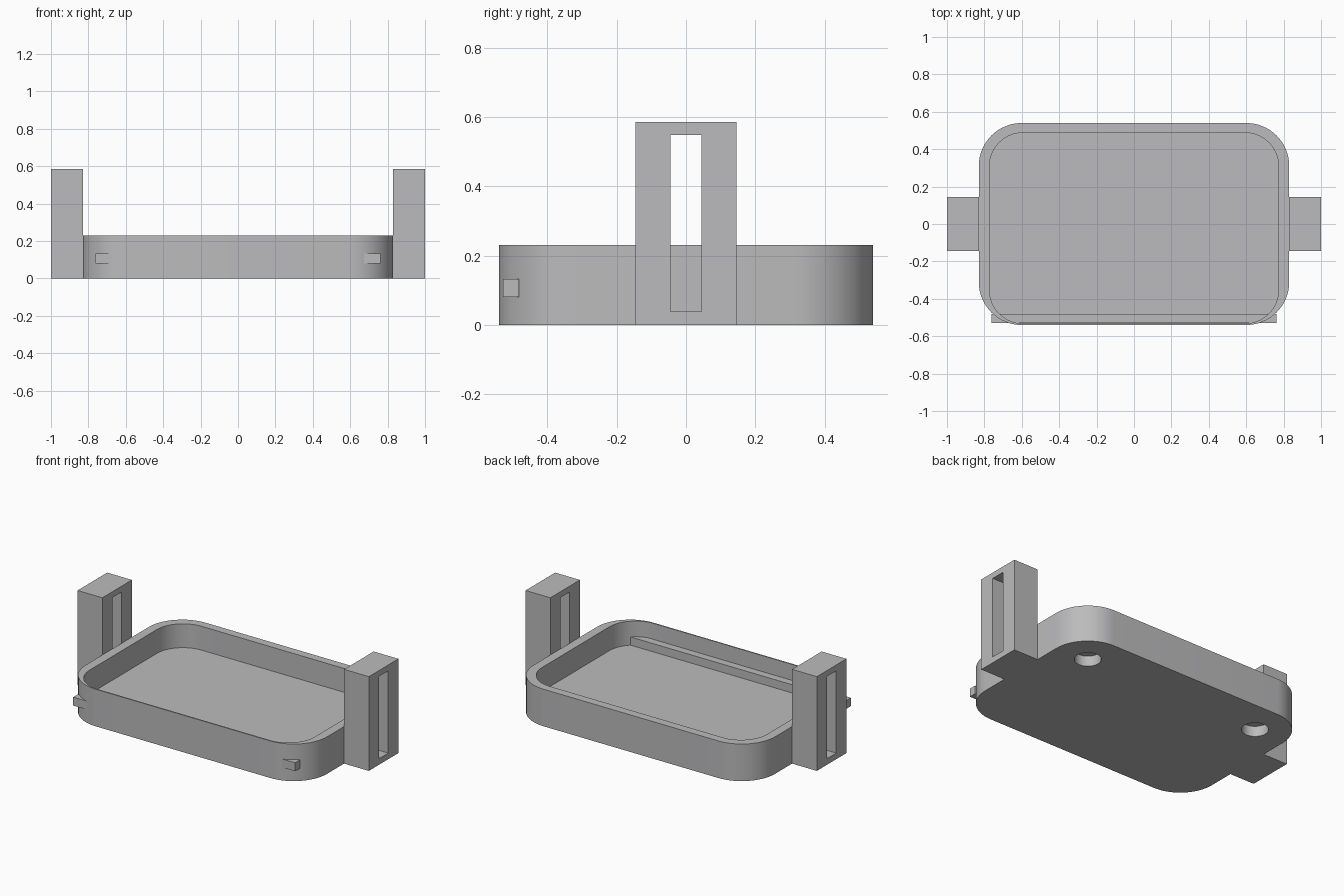
import bpy, bmesh, math

if "Cube" in bpy.data.objects:
    bpy.data.objects.remove(bpy.data.objects["Cube"])

grey = bpy.data.materials.new("light_grey")
grey.diffuse_color = (0.5, 0.5, 0.51, 1)
grey.use_nodes = True
grey.node_tree.nodes["Principled BSDF"].inputs["Base Color"].default_value = grey.diffuse_color


def prism(name, pts, z0, z1):
    """Extrude a flat outline from z0 to z1."""
    bm = bmesh.new()
    f = bm.faces.new([bm.verts.new((x, y, z0)) for x, y in pts])
    up = bmesh.ops.extrude_face_region(bm, geom=[f])["geom"]
    bmesh.ops.translate(bm, vec=(0, 0, z1 - z0),
                        verts=[v for v in up if isinstance(v, bmesh.types.BMVert)])
    bmesh.ops.recalc_face_normals(bm, faces=bm.faces)
    me = bpy.data.meshes.new(name)
    bm.to_mesh(me)
    bm.free()
    ob = bpy.data.objects.new(name, me)
    me.materials.append(grey)
    bpy.context.collection.objects.link(ob)
    return ob


def box(name, x0, x1, y0, y1, z0, z1):
    return prism(name, [(x0, y0), (x1, y0), (x1, y1), (x0, y1)], z0, z1)


def rounded(x, y0, y1, r, n=16):
    """Rounded rectangle outline, symmetric in x."""
    pts = []
    for k, (cx, cy) in enumerate([(x - r, y1 - r), (r - x, y1 - r),
                                  (r - x, y0 + r), (x - r, y0 + r)]):
        for i in range(n + 1):
            a = math.pi / 2 * (k + i / n)
            pts.append((cx + r * math.cos(a), cy + r * math.sin(a)))
    return pts


def circle(cx, cy, r, n=40):
    return [(cx + r * math.cos(2 * math.pi * i / n),
             cy + r * math.sin(2 * math.pi * i / n)) for i in range(n)]


def cut(ob, cutters):
    """Subtract the cutters, bake the result and remove them."""
    for c in cutters:
        c.hide_render = True
        m = ob.modifiers.new("cut", "BOOLEAN")
        m.operation, m.solver, m.object = "DIFFERENCE", "EXACT", c
    dg = bpy.context.evaluated_depsgraph_get()
    me = bpy.data.meshes.new_from_object(ob.evaluated_get(dg))
    ob.modifiers.clear()
    ob.data = me
    for c in cutters:
        bpy.data.objects.remove(c)


# Tray with rounded corners, thin front wall and two blind holes underneath
tray = prism("tray", rounded(0.83, -0.54, 0.54, 0.23), 0, 0.23)
cutters = [prism("cavity_cutter", rounded(0.773, -0.532, 0.488, 0.18), 0.082, 0.4)]
for s in (-1, 1):
    cutters.append(prism("hole_cutter", circle(s * 0.614, 0.327, 0.076), -0.1, 0.065))
cut(tray, cutters)

# Slotted end towers
for s, side in ((-1, "left"), (1, "right")):
    tower = box(side + "_tower", *sorted((s * 0.83, s * 1.0)), -0.145, 0.145, 0, 0.585)
    cut(tower, [box("slot_cutter", *sorted((s * 0.7, s * 1.1)), -0.045, 0.045, 0.038, 0.548)])

# Square bar along the front wall, ends poking out at the corners
box("front_bar", -0.762, 0.762, -0.528, -0.481, 0.081, 0.133)

# Smooth the round walls, keep edges sharp
bpy.ops.object.select_all(action="DESELECT")
tray.select_set(True)
bpy.context.view_layer.objects.active = tray
bpy.ops.object.shade_smooth_by_angle(angle=math.radians(30))
